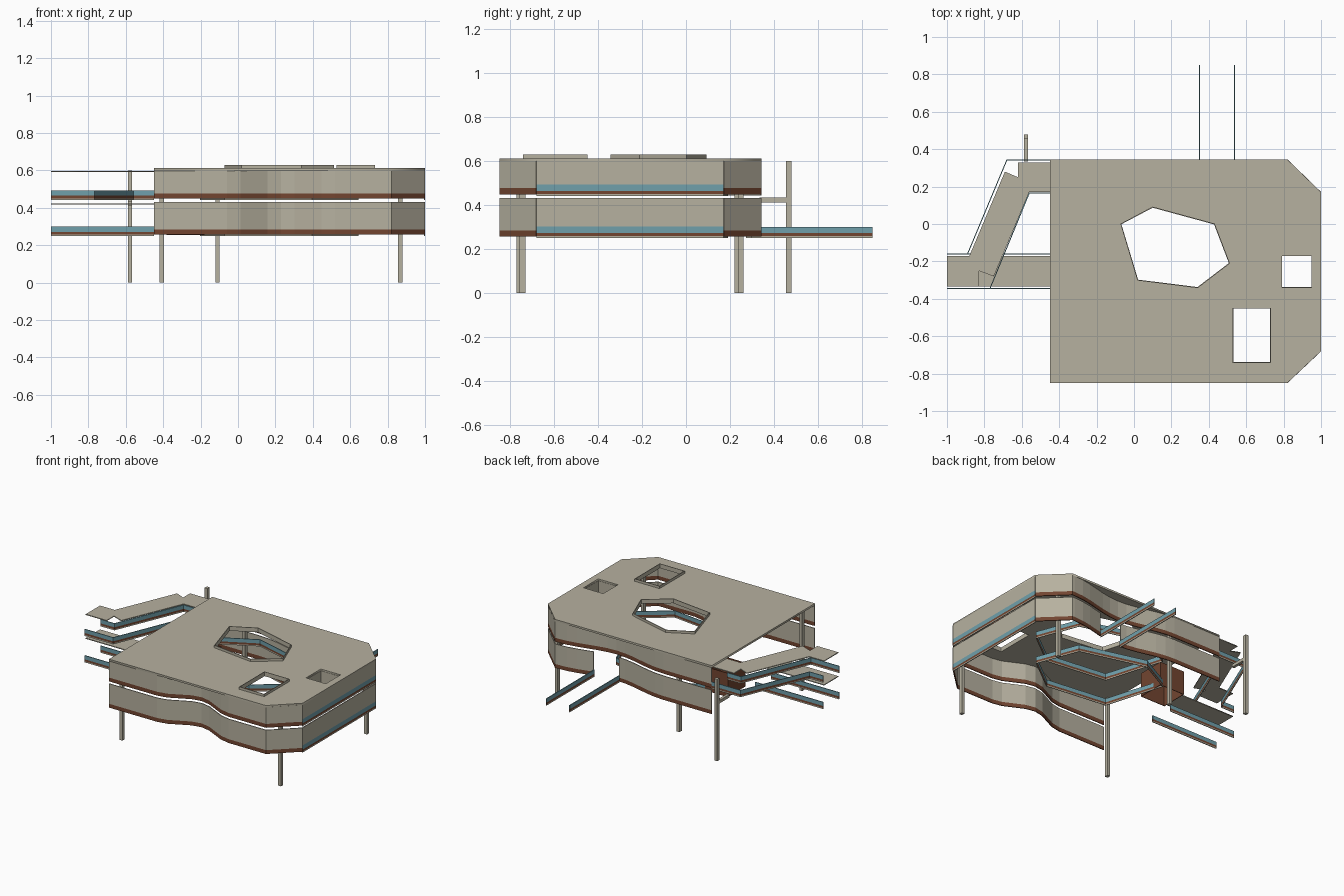
import bpy
import math

cube = bpy.data.objects.get("Cube")
if cube:
    bpy.data.objects.remove(cube, do_unlink=True)


def material(name, rgb):
    m = bpy.data.materials.new(name)
    m.use_nodes = True
    m.diffuse_color = (*rgb, 1)
    m.node_tree.nodes["Principled BSDF"].inputs["Base Color"].default_value = (*rgb, 1)
    return m


CONCRETE = material("warm concrete", (0.47, 0.44, 0.35))
BROWN = material("rust brown", (0.17, 0.06, 0.03))
GLASS = material("pale blue glass", (0.16, 0.35, 0.41))
MATS = [CONCRETE, BROWN, GLASS]


def add_object(name, mesh):
    obj = bpy.data.objects.new(name, mesh)
    bpy.context.collection.objects.link(obj)
    return obj


def ribbon(name, path, levels, colours, closed=False, thick=0.006):
    """Upright band along a plan path, one colour per height row."""
    n, rows = len(path), len(levels)
    verts = [(x, y, z) for z in levels for x, y in path]
    mesh = bpy.data.meshes.new(name)
    faces, index = [], []
    for r in range(rows - 1):
        for i in range(n if closed else n - 1):
            j = (i + 1) % n
            faces.append((r * n + i, r * n + j, r * n + n + j, r * n + n + i))
            index.append(colours[r])
    mesh.from_pydata(verts, [], faces)
    for m in MATS:
        mesh.materials.append(m)
    mesh.polygons.foreach_set("material_index", index)
    obj = add_object(name, mesh)
    solid = obj.modifiers.new("thickness", "SOLIDIFY")
    solid.thickness = thick
    solid.offset = 0
    return obj


def slab(name, outlines, z0, z1):
    """Flat plate; inner outlines become holes."""
    curve = bpy.data.curves.new(name, "CURVE")
    curve.dimensions = "2D"
    curve.fill_mode = "BOTH"
    curve.extrude = (z1 - z0) / 2
    for pts in outlines:
        s = curve.splines.new("POLY")
        s.points.add(len(pts) - 1)
        for p, (x, y) in zip(s.points, pts):
            p.co = (x, y, 0, 1)
        s.use_cyclic_u = True
    curve.materials.append(CONCRETE)
    obj = add_object(name, curve)
    obj.location.z = (z0 + z1) / 2
    bpy.ops.object.select_all(action="DESELECT")
    obj.select_set(True)
    bpy.context.view_layer.objects.active = obj
    bpy.ops.object.convert(target="MESH")
    return obj


def rect(x0, y0, x1, y1):
    return [(x0, y0), (x1, y0), (x1, y1), (x0, y1)]


def wave(x0, x1, y, depth, steps=8):
    """Shallow inward bend of a long wall."""
    return [(x0 + (x1 - x0) * i / steps,
             y + depth * (0.5 - 0.5 * math.cos(2 * math.pi * i / steps)))
            for i in range(steps + 1)]


def facade(name, path, base, top):
    return ribbon(name, path, [base, base + 0.028, top], [1, 0])


def parapet(name, path, base, closed=False):
    return ribbon(name, path, [base, base + 0.008, base + 0.022, base + 0.05],
                  [0, 1, 2], closed)


# Roof with courtyard and skylight openings
court = [(-0.07, 0.0), (0.10, 0.09), (0.43, 0.0),
         (0.51, -0.21), (0.34, -0.34), (0.02, -0.30)]
skylight = rect(0.53, -0.74, 0.73, -0.45)
shaft = rect(0.79, -0.34, 0.95, -0.17)
outline = [(-0.45, -0.85), (0.82, -0.85), (1, -0.68),
           (1, 0.17), (0.82, 0.345), (-0.45, 0.345)]
slab("roof", [outline, court, skylight, shaft], 0.598, 0.612)
ribbon("courtyard_rim", court, [0.598, 0.63], [0], True)
ribbon("skylight_rim", skylight, [0.598, 0.63], [0], True)
facade_shaft = ribbon("shaft_wall", shaft, [0.45, 0.478, 0.6], [1, 0], True)

# Outer walls on two storeys
front = [(-0.45, -0.847)] + wave(-0.06, 0.52, -0.847, 0.1) + [(0.82, -0.847), (0.997, -0.68)]
back = [(0.997, 0.17), (0.82, 0.342)] + wave(0.80, -0.06, 0.342, -0.07, 12) + [(-0.45, 0.342)]


def back_y(x):
    for (xa, ya), (xb, yb) in zip(back, back[1:]):
        if xb <= x <= xa:
            return ya + (yb - ya) * (xa - x) / (xa - xb)


for storey, base, top in (("lower", 0.257, 0.432), ("upper", 0.449, 0.6)):
    facade(storey + "_front_wall", front, base, top)
    if storey == "upper":
        facade("upper_back_wall", back, base, top)
    else:
        # Entrance gap in the lower back wall
        facade("lower_back_wall_left", [p for p in back if p[0] > 0.54] + [(0.54, back_y(0.54))],
               base, top)
        facade("lower_back_wall_right", [(0.35, back_y(0.35))] + [p for p in back if p[0] < 0.35],
               base, top)
    b = base - 0.007
    ribbon(storey + "_side_wall", [(0.997, -0.68), (0.997, 0.17)],
           [b, b + 0.008, b + 0.022, b + 0.052, top], [0, 1, 2, 0])
    # Courtyard gallery railing
    cx, cy = 0.22, -0.13
    gallery = [(cx + (x - cx) * 1.45, cy + (y - cy) * 1.45) for x, y in court]
    parapet(storey + "_courtyard_railing", gallery, b, True)

# Brown stair enclosure, open above and below
ribbon("stair_enclosure", rect(-0.38, -0.14, -0.18, 0.06), [0.255, 0.43], [1], True)

# Entrance bridge railings at the back
for side, x in (("left", 0.537), ("right", 0.35)):
    parapet("entrance_railing_" + side, [(x, back_y(x)), (x, 0.85)], 0.25)

# Walkways at the side: straight below, cranked above
for side, y in (("back", -0.16), ("front", -0.345)):
    parapet("lower_walkway_railing_" + side, [(-1, y), (-0.45, y)], 0.25)
parapet("upper_walkway_railing_outer",
        [(-0.45, 0.342), (-0.68, 0.342), (-0.89, -0.16), (-1, -0.16)], 0.443)
parapet("upper_walkway_railing_inner",
        [(-0.45, 0.165), (-0.56, 0.165), (-0.77, -0.345), (-1, -0.345)], 0.443)
slab("lower_canopy", [rect(-1, -0.335, -0.45, -0.17)], 0.417, 0.423)
slab("upper_canopy", [[(-0.45, 0.33), (-0.62, 0.33), (-0.62, 0.25), (-0.69, 0.28),
                       (-0.88, -0.17), (-1, -0.17), (-1, -0.335), (-0.83, -0.335),
                       (-0.83, -0.25), (-0.75, -0.28), (-0.56, 0.17), (-0.45, 0.17)]],
     0.592, 0.598)


# Columns and the bracket of the free-standing one
def box(name, x, y, z0, z1, wx, wy):
    bpy.ops.mesh.primitive_cube_add(size=1, location=(x, y, (z0 + z1) / 2))
    obj = bpy.context.object
    obj.name = name
    obj.scale = (wx, wy, z1 - z0)
    obj.data.materials.append(CONCRETE)


for name, x, y in (("front_right", -0.407, -0.76), ("front_left", 0.867, -0.745),
                   ("back_right", -0.11, 0.235), ("back_left", 0.867, 0.25)):
    box(name + "_column", x, y, 0, 0.598, 0.023, 0.026)
box("tall_column", -0.577, 0.467, 0, 0.6, 0.023, 0.025)
box("column_bracket", -0.577, 0.40, 0.412, 0.434, 0.02, 0.13)
